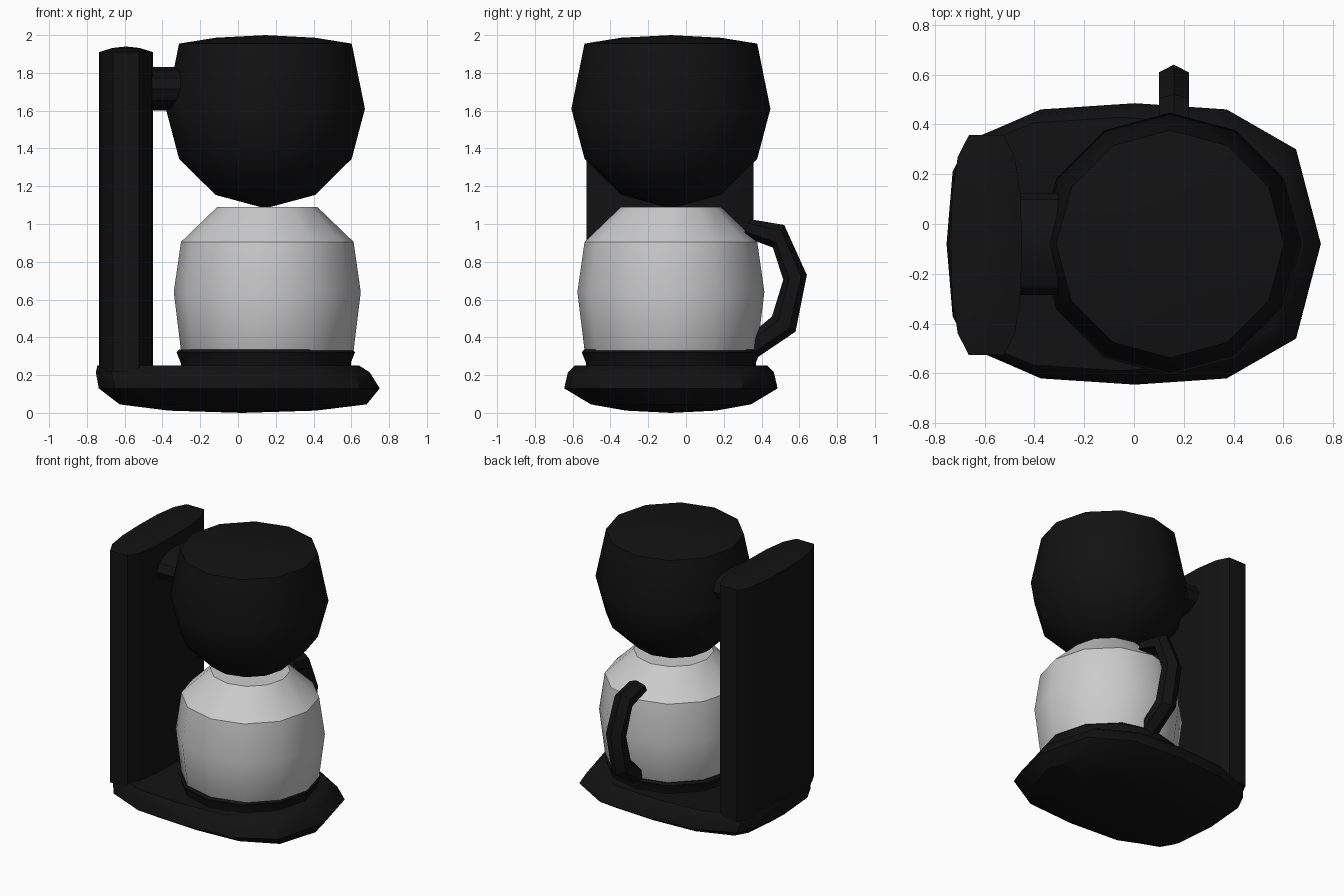
import bpy, bmesh
from math import cos, sin, pi, radians

if "Cube" in bpy.data.objects:
    bpy.data.objects.remove(bpy.data.objects["Cube"])

black = bpy.data.materials.new("black_plastic")
black.diffuse_color = (0.006, 0.006, 0.006, 1)
black.use_nodes = True
black.node_tree.nodes["Principled BSDF"].inputs["Base Color"].default_value = black.diffuse_color


def loft(name, rings, mat=black, angle=35):
    """Skin a list of equal-length rings; a one-point ring becomes a tip."""
    bm = bmesh.new()
    loops = [[bm.verts.new(p) for p in r] for r in rings]
    for a, b in zip(loops, loops[1:]):
        n = max(len(a), len(b))
        for i in range(n):
            j = (i + 1) % n
            if len(a) == 1:
                bm.faces.new((a[0], b[j], b[i]))
            elif len(b) == 1:
                bm.faces.new((a[i], a[j], b[0]))
            else:
                bm.faces.new((a[i], a[j], b[j], b[i]))
    for end in (loops[0], loops[-1]):
        if len(end) > 2:
            bm.faces.new(end)
    bmesh.ops.recalc_face_normals(bm, faces=bm.faces)
    me = bpy.data.meshes.new(name)
    bm.to_mesh(me)
    bm.free()
    ob = bpy.data.objects.new(name, me)
    bpy.context.collection.objects.link(ob)
    if mat:
        me.materials.append(mat)
    bpy.ops.object.select_all(action='DESELECT')
    ob.select_set(True)
    bpy.context.view_layer.objects.active = ob
    bpy.ops.object.shade_smooth_by_angle(angle=radians(angle))
    return ob


def lathe(name, cx, profile, mat=black, n=12, cy=-0.08):
    """Revolve (radius, z) points around a vertical axis."""
    rings = []
    for r, z in profile:
        if r == 0:
            rings.append([(cx, cy, z)])
        else:
            rings.append([(cx + r * cos(2 * pi * i / n), cy + r * sin(2 * pi * i / n), z)
                          for i in range(n)])
    return loft(name, rings, mat)


# Brewing head: half sphere below, flattened lid above
lathe("brew_head", 0.145, [(0, 1.083), (0.264, 1.154), (0.457, 1.345), (0.527, 1.61),
                           (0.457, 1.955), (0.264, 1.986), (0, 2.0)])

# Glass pot and its collar on the hot plate
lathe("pot", 0.155, [(0.44, 0.30), (0.457, 0.33), (0.495, 0.64), (0.457, 0.905),
                     (0.265, 1.09)], mat=None)
lathe("pot_collar", 0.147, [(0.45, 0.24), (0.45, 0.265), (0.472, 0.32), (0.46, 0.335)])

# Base: half outline mirrored in y, stacked at several scales
half = [(0.75, 0), (0.65, 0.38), (0.37, 0.54), (0, 0.565), (-0.38, 0.54),
        (-0.53, 0.475), (-0.66, 0.42), (-0.72, 0.30), (-0.745, 0)]
outline = half + [(x, -y) for x, y in half[-2:0:-1]]
layers = [(0.52, 0.42, 0.02, 0.012), (0.875, 0.75, 0.025, 0.045), (0.995, 1.0, 0.004, 0.13),
          (0.97, 0.965, -0.03, 0.215), (0.925, 0.90, -0.055, 0.252)]
base = [[(0.02, -0.08, 0)]]
base += [[(x * sx + cx, y * sy - 0.08, z) for x, y in outline] for sx, sy, cx, z in layers]
loft("base", base)

# Rear column: rounded slab with a slightly domed top
quarter = [(0.143, 0.0), (0.138, 0.19), (0.115, 0.34), (0.07, 0.425)]
right = quarter + [(x, -y) for x, y in quarter[:0:-1]]
section = quarter + [(-x, y) for x, y in quarter[::-1]] \
    + [(-x, -y) for x, y in quarter[1:]] + [(x, -y) for x, y in quarter[:0:-1]]


def slab(s, z):
    return [(-0.593 + x * s, -0.085 + y * (s + 1) / 2 * 1.04, z) for x, y in section]


loft("column", [slab(1, 0.22), slab(1, 1.91), slab(0.5, 1.932), [(-0.593, -0.085, 1.94)]])

# Arm joining the column to the head
loft("arm", [[(x, -0.08 + 0.205 * cos(pi * i / 6), 1.715 + 0.115 * sin(pi * i / 6))
              for i in range(12)] for x in (-0.48, -0.25)])

# Pot handle: hexagonal sections between outer and inner (y, z) points
pairs = [((0.34, 1.025), (0.30, 0.935)), ((0.52, 0.995), (0.46, 0.875)),
         ((0.64, 0.73), (0.515, 0.705)), ((0.58, 0.43), (0.455, 0.51)),
         ((0.365, 0.285), (0.36, 0.43))]
hexagon = [(0, 0), (0.06, 0.25), (0.06, 0.75), (0, 1), (-0.06, 0.75), (-0.06, 0.25)]
loft("pot_handle", [[(0.16 + dx, o[0] + (i[0] - o[0]) * t, o[1] + (i[1] - o[1]) * t)
                     for dx, t in hexagon] for o, i in pairs])
